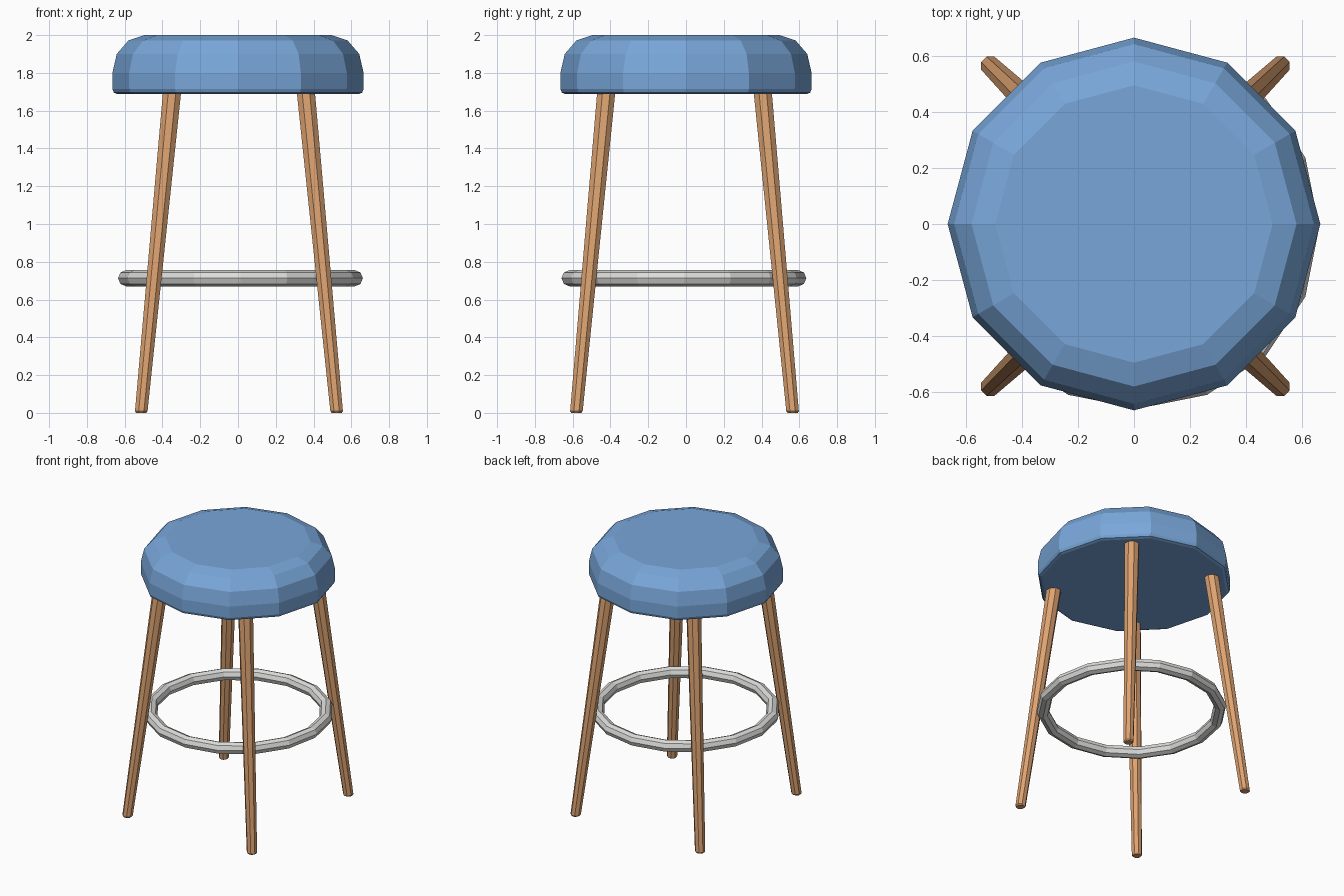
import bpy, bmesh, math
from mathutils import Vector

if "Cube" in bpy.data.objects:
    bpy.data.objects.remove(bpy.data.objects["Cube"])


def material(name, rgb):
    m = bpy.data.materials.new(name)
    m.diffuse_color = (*rgb, 1)
    m.use_nodes = True
    m.node_tree.nodes["Principled BSDF"].inputs["Base Color"].default_value = m.diffuse_color
    return m


BLUE = material("blue cushion", (0.19, 0.385, 0.70))
WOOD = material("light wood", (0.72, 0.365, 0.165))
METAL = material("pale metal", (0.72, 0.72, 0.71))


def finish(name, bm, mat):
    bmesh.ops.recalc_face_normals(bm, faces=bm.faces)
    me = bpy.data.meshes.new(name)
    bm.to_mesh(me)
    bm.free()
    me.materials.append(mat)
    ob = bpy.data.objects.new(name, me)
    bpy.context.collection.objects.link(ob)
    return ob


def skin(bm, rings, closed=False):
    """Join rings of points with quads; cap the ends unless closed."""
    vs = [[bm.verts.new(p) for p in r] for r in rings]
    n = len(vs[0])
    for a, b in zip(vs, vs[1:] + vs[:1] if closed else vs[1:]):
        for i in range(n):
            j = (i + 1) % n
            bm.faces.new((a[i], a[j], b[j], b[i]))
    if not closed:
        bm.faces.new(vs[0])
        bm.faces.new(vs[-1])


def circle(c, r, n, phase=0.0):
    return [Vector((c[0] + r * math.cos(phase + math.tau * i / n),
                    c[1] + r * math.sin(phase + math.tau * i / n), c[2]))
            for i in range(n)]


# Seat: twelve-sided cushion with rounded top edge
profile = [(0.638, 1.688), (0.657, 1.695), (0.665, 1.714), (0.665, 1.80),
           (0.642, 1.90), (0.58, 1.972), (0.495, 2.0)]
bm = bmesh.new()
skin(bm, [circle((0, 0, z), r, 12) for r, z in profile])
finish("seat", bm, BLUE)

# Legs: four splayed, tapered, with softened feet
OX, OY = 0.005, -0.008
for sy, end in ((-1, "front"), (1, "back")):
    for sx, side in ((-1, "left"), (1, "right")):
        rings = []
        for z, r in ((0, 0.029), (0.009, 0.036), (1.695, 0.052)):
            t = z / 1.69
            c = (OX + sx * (0.518 - 0.163 * t), OY + sy * (0.573 - 0.158 * t), z)
            rings.append(circle(c, r, 8, math.pi / 8))
        bm = bmesh.new()
        skin(bm, rings)
        finish(f"{end}_{side}_leg", bm, WOOD)

# Foot ring: sixteen-segment torus inside the legs
bm = bmesh.new()
rings = []
for i in range(8):
    a = math.tau * i / 8
    rings.append(circle((0.013, -0.011, 0.713 + 0.043 * math.sin(a)),
                        0.605 + 0.043 * math.cos(a), 16))
skin(bm, rings, closed=True)
finish("foot_ring", bm, METAL)
